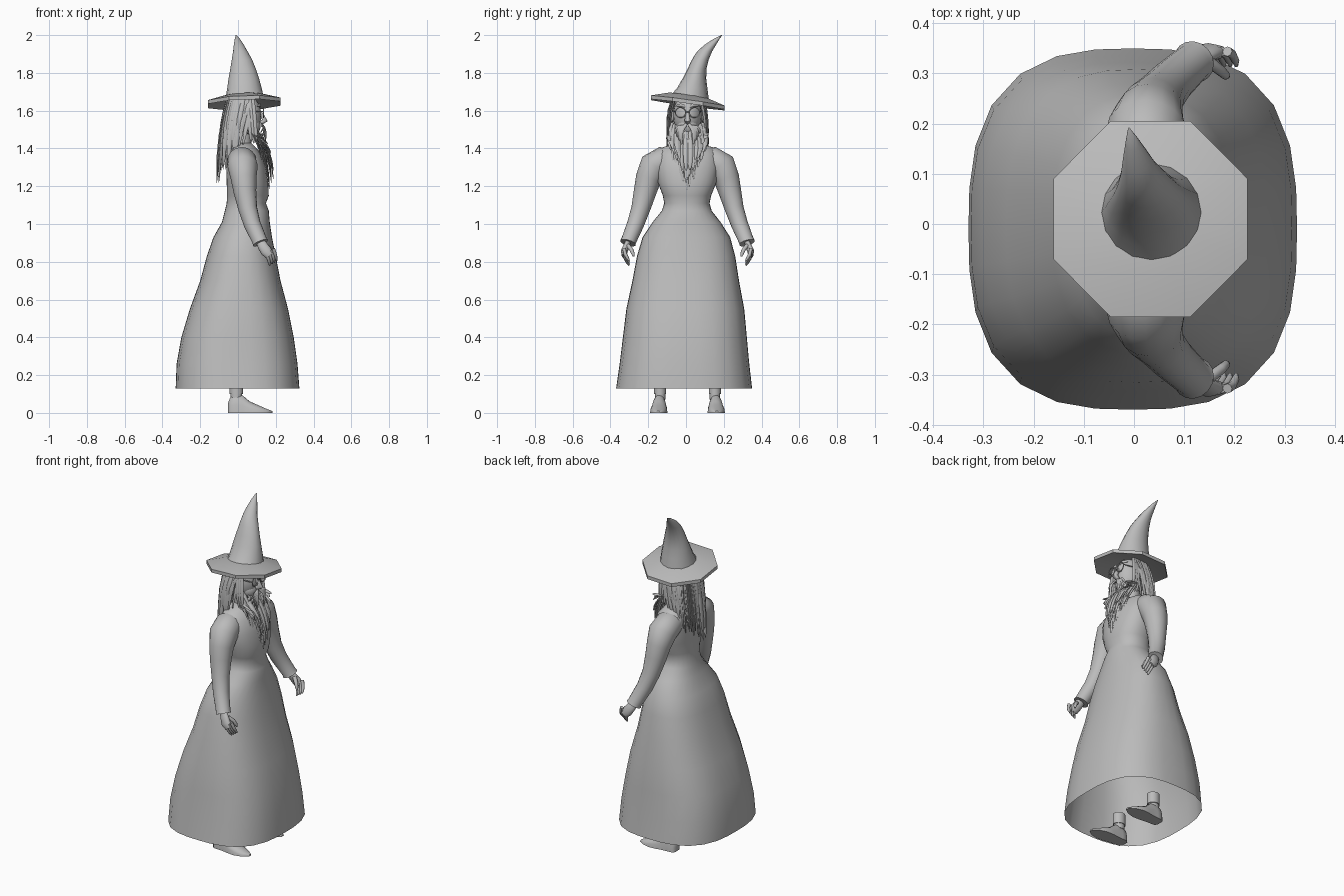
import bpy, bmesh, math, random
from mathutils import Vector

random.seed(4)
MID = 0.008  # mirror plane of the figure

if "Cube" in bpy.data.objects:
    bpy.data.objects.remove(bpy.data.objects["Cube"])

grey = bpy.data.materials.new("plain grey")
grey.use_nodes = True
grey.diffuse_color = (0.5, 0.5, 0.5, 1)
grey.node_tree.nodes["Principled BSDF"].inputs["Base Color"].default_value = grey.diffuse_color


def finish(name, bm, angle=50):
    bmesh.ops.recalc_face_normals(bm, faces=bm.faces)
    mesh = bpy.data.meshes.new(name)
    bm.to_mesh(mesh)
    bm.free()
    mesh.materials.append(grey)
    obj = bpy.data.objects.new(name, mesh)
    bpy.context.collection.objects.link(obj)
    bpy.ops.object.select_all(action="DESELECT")
    obj.select_set(True)
    bpy.context.view_layer.objects.active = obj
    bpy.ops.object.shade_smooth_by_angle(angle=math.radians(angle))
    return obj


def skin(bm, rings, start=True, end=True):
    """Join rings of points with quads and close the chosen ends."""
    loops = [[bm.verts.new(p) for p in ring] for ring in rings]
    for a, b in zip(loops, loops[1:]):
        for i in range(len(a)):
            j = (i + 1) % len(a)
            bm.faces.new((a[i], a[j], b[j], b[i]))
    if start:
        bm.faces.new(loops[0][::-1])
    if end:
        bm.faces.new(loops[-1])


def oval(z, x0, x1, y0, y1, sides=28, power=2.0, turn=0.0):
    """Level super-ellipse between the given limits."""
    ring = []
    for i in range(sides):
        a = math.tau * (i + turn) / sides
        c, s = math.cos(a), math.sin(a)
        k = (abs(c) ** power + abs(s) ** power) ** (-1 / power)
        ring.append(Vector(((x0 + x1) / 2 + (x1 - x0) / 2 * c * k,
                            (y0 + y1) / 2 + (y1 - y0) / 2 * s * k, z)))
    return ring


def tube(bm, path, radii, sides=12, flat=1.0, side_axis=(0, 1, 0), start=True, end=True):
    """Sweep an ellipse along a path; flat squeezes it across side_axis."""
    pts = [Vector(p) for p in path]
    rings = []
    for i, p in enumerate(pts):
        t = (pts[min(i + 1, len(pts) - 1)] - pts[max(i - 1, 0)]).normalized()
        v = t.cross(Vector(side_axis)).normalized()
        u = v.cross(t)
        rings.append([p + radii[i] * (u * math.cos(a) + v * flat * math.sin(a))
                      for a in (math.tau * k / sides for k in range(sides))])
    skin(bm, rings, start, end)


def ball(bm, centre, size):
    new = bmesh.ops.create_uvsphere(bm, u_segments=20, v_segments=12, radius=1)["verts"]
    for v in new:
        v.co = Vector(centre) + Vector(a * b for a, b in zip(v.co, size))


# Robe: open at the hem, narrow at the waist; height, back, front, half width, squareness
robe = [(0.13, -0.33, 0.325, 0.36, 2.8), (0.26, -0.325, 0.315, 0.343, 2.8),
        (0.4, -0.3, 0.295, 0.328, 2.7), (0.55, -0.255, 0.265, 0.312, 2.6),
        (0.7, -0.2, 0.225, 0.282, 2.5), (0.83, -0.165, 0.2, 0.26, 2.4),
        (0.93, -0.13, 0.18, 0.232, 2.3), (1.01, -0.085, 0.168, 0.18, 2.2),
        (1.07, -0.07, 0.163, 0.132, 2.2), (1.11, -0.06, 0.148, 0.12, 2.2),
        (1.15, -0.058, 0.163, 0.128, 2.3), (1.22, -0.06, 0.16, 0.155, 2.4),
        (1.3, -0.062, 0.15, 0.165, 2.4), (1.37, -0.06, 0.125, 0.16, 2.3),
        (1.405, -0.045, 0.095, 0.135, 2.2), (1.43, -0.02, 0.07, 0.055, 2)]
bm = bmesh.new()
skin(bm, [oval(z, x0, x1, -w - 0.012 + z * 0.015, w - 0.012 + z * 0.015, power=n)
          for z, x0, x1, w, n in robe], start=False)
finish("robe", bm, 60)

# Sleeves, hands, shoes and ankles on both sides
for side, label in ((1, "left"), (-1, "right")):
    def at(x, y, z):
        return (x, MID + side * y, z)

    bm = bmesh.new()
    tube(bm, [at(0.02, 0.07, 1.33), at(0.02, 0.13, 1.332), at(0.025, 0.178, 1.305),
              at(0.03, 0.207, 1.24), at(0.037, 0.225, 1.17), at(0.052, 0.248, 1.08),
              at(0.075, 0.275, 1.0), at(0.115, 0.312, 0.91), at(0.119, 0.315, 0.9)],
         [0.06, 0.078, 0.08, 0.068, 0.06, 0.05, 0.045, 0.04, 0.043],
         sides=16, side_axis=(1, 0, 0))
    finish(label + "_sleeve", bm)

    bm = bmesh.new()
    tube(bm, [at(0.112, 0.31, 0.92), at(0.13, 0.322, 0.885), at(0.15, 0.335, 0.855),
              at(0.168, 0.335, 0.832)], [0.022, 0.027, 0.03, 0.022],
         flat=0.6, side_axis=(1, 0, 0.6))
    for k in range(4):
        x, z = 0.15 + 0.012 * k, 0.826 + 0.008 * k
        tube(bm, [at(x, 0.336, z + 0.02), at(x + 0.01, 0.33, z - 0.008),
                  at(x + 0.016, 0.318, z - 0.03), at(x + 0.018, 0.308, z - 0.045)],
             [0.01, 0.009, 0.008, 0.004], sides=8, side_axis=(1, 0, 0))
    tube(bm, [at(0.15, 0.315, 0.885), at(0.172, 0.298, 0.865), at(0.183, 0.288, 0.842),
              at(0.187, 0.285, 0.828)], [0.012, 0.011, 0.009, 0.004], sides=8)
    finish(label + "_hand", bm)

    # Shoe: upright slices from heel to pointed toe
    bm = bmesh.new()
    slices = []
    for x, w, h in ((-0.052, 0.022, 0.055), (-0.04, 0.034, 0.085), (-0.01, 0.036, 0.1),
                    (0.025, 0.038, 0.092), (0.06, 0.044, 0.062), (0.105, 0.046, 0.042),
                    (0.15, 0.034, 0.022), (0.182, 0.012, 0.01)):
        arc = [math.pi * k / 10 for k in range(11)]
        slices.append([at(x, 0.149 + 0.1 * max(x, 0) * 0.3 + w * math.cos(a),
                          h * math.sin(a) ** 0.7 if 0 < a < 3.1 else 0) for a in arc])
    skin(bm, slices)
    finish(label + "_shoe", bm, 60)

    bm = bmesh.new()
    for z0, z1, r in ((0.07, 0.1, 0.031), (0.1, 0.165, 0.036)):
        skin(bm, [oval(z, -0.009 - r, -0.009 + r, MID + side * 0.145 - r * 0.9,
                       MID + side * 0.145 + r * 0.9, 16) for z in (z0, z1)])
    finish(label + "_ankle", bm)

# Head with neck, nose and ears
bm = bmesh.new()
ball(bm, (0.035, MID, 1.575), (0.088, 0.076, 0.115))
ball(bm, (0.07, MID, 1.52), (0.05, 0.056, 0.055))
skin(bm, [oval(z, -0.02, 0.07, MID - 0.045, MID + 0.045, 16) for z in (1.4, 1.53)])
tube(bm, [(0.11, MID, 1.6), (0.13, MID, 1.57), (0.142, MID, 1.548), (0.12, MID, 1.535)],
     [0.009, 0.012, 0.016, 0.012], sides=10)
for side in (1, -1):
    ball(bm, (0.02, MID + side * 0.076, 1.57), (0.018, 0.01, 0.03))
finish("head", bm)

# Round glasses with bridge and temples
bm = bmesh.new()
for side in (1, -1):
    y = MID + side * 0.037
    hoop = [(0.135, y + 0.027 * math.cos(a), 1.59 + 0.027 * math.sin(a))
            for a in (math.tau * k / 20 for k in range(21))]
    tube(bm, hoop, [0.0035] * 21, sides=6, side_axis=(1, 0, 0))
    tube(bm, [(0.135, y + side * 0.027, 1.595), (0.02, MID + side * 0.08, 1.6)],
         [0.003] * 2, sides=6)
tube(bm, [(0.135, MID - 0.011, 1.594), (0.135, MID + 0.011, 1.594)],
     [0.003] * 2, sides=6, side_axis=(0, 0, 1))
finish("glasses", bm)


def lock(bm, root, tip, bulge, width, across):
    """One flat pointed lock of hair that bows outward."""
    a, b, out = Vector(root), Vector(tip), Vector(bulge)
    path = [a.lerp(b, f) + out * math.sin(math.pi * f) for f in (0, 0.25, 0.5, 0.75, 0.93, 1)]
    tube(bm, path, [width * f for f in (0.8, 1, 1, 0.85, 0.55, 0.1)],
         sides=6, flat=0.45, side_axis=across)


# Beard: layered locks, longest in the middle
bm = bmesh.new()
for layer in range(4):
    for k in range(13):
        u = (k - 6) / 6 + random.uniform(-0.06, 0.06)
        root = (0.125 - 0.075 * u * u - layer * 0.008, MID + 0.08 * u,
                1.505 + 0.03 * abs(u) - 0.035 * (3 - layer) * 0.5)
        low = 1.15 + 0.2 * abs(u) ** 1.3 + 0.03 * (3 - layer) + random.uniform(-0.015, 0.04)
        tip = (0.187 - 0.035 * u * u - layer * 0.01, MID + 0.088 * u * (1 - 0.25 * (1 - abs(u))), low)
        lock(bm, root, tip, (0.012, 0.012 * u, 0), random.uniform(0.009, 0.014), (0, 1, 0))
finish("beard", bm)

# Moustache and eyebrows
bm = bmesh.new()
for side in (1, -1):
    for k in range(4):
        lock(bm, (0.128, MID + side * 0.006, 1.53 - 0.004 * k),
             (0.142 - 0.008 * k, MID + side * (0.03 + 0.012 * k), 1.42 + 0.02 * k),
             (0.012, side * 0.014, 0.012), 0.01, (0, 1, 0))
    lock(bm, (0.118, MID + side * 0.012, 1.622), (0.1, MID + side * 0.06, 1.625),
         (0.008, 0, 0.006), 0.008, (0, 0, 1))
finish("moustache", bm)

# Long hair: around the back of the head, shorter toward the ears
bm = bmesh.new()
for layer in range(3):
    for k in range(23):
        u = (k - 11) / 11 + random.uniform(-0.04, 0.04)
        a = math.radians(112 * u)
        c, s = math.cos(a), math.sin(a)
        root = (0.03 - 0.088 * c, MID + 0.078 * s, 1.66)
        low = 1.22 + 0.17 * u * u + 0.05 * layer + random.uniform(-0.02, 0.06)
        tip = (-0.01 - (0.103 - 0.008 * layer) * max(c, -0.4), MID + 0.105 * s, low)
        lock(bm, root, tip, (-0.012 * c, 0.014 * s, 0), random.uniform(0.01, 0.015), (-s, c, 0))
# Sidelocks in front of the ears
for side in (1, -1):
    for k in range(3):
        lock(bm, (0.05 + 0.014 * k, MID + side * 0.078, 1.66),
             (0.07 + 0.014 * k, MID + side * 0.098, 1.4 + 0.04 * random.random()),
             (0, side * 0.012, 0), 0.012, (1, 0, 0))
finish("hair", bm)


# Hat: tilted eight-sided brim
def tilt(ring):
    return [p + Vector((0, 0, 0.035 * p.x - 0.14 * (p.y - 0.01))) for p in ring]


def octagon(z, grow):
    return tilt(oval(z, 0.033 - 0.209 * grow, 0.033 + 0.209 * grow,
                     0.01 - 0.211 * grow, 0.01 + 0.211 * grow, 8, turn=0.5))


bm = bmesh.new()
skin(bm, [octagon(1.66, 0.4), octagon(1.63, 1), octagon(1.65, 1), octagon(1.68, 0.5)])
finish("hat_brim", bm, 30)

# Hat: cone that leans and curls to one side; height, x limits, y limits
cone = [(1.665, -0.067, 0.137, -0.083, 0.122), (1.72, -0.057, 0.125, -0.047, 0.113),
        (1.77, -0.05, 0.112, -0.018, 0.107), (1.82, -0.041, 0.095, 0.008, 0.108),
        (1.87, -0.033, 0.075, 0.031, 0.12), (1.915, -0.026, 0.05, 0.06, 0.139),
        (1.95, -0.022, 0.03, 0.1, 0.16), (1.98, -0.017, 0.01, 0.146, 0.178),
        (2.0, -0.012, -0.008, 0.188, 0.192)]
bm = bmesh.new()
rings = [oval(*row, sides=16) for row in cone]
rings[0] = tilt(rings[0])
skin(bm, rings)
finish("hat_cone", bm, 60)
